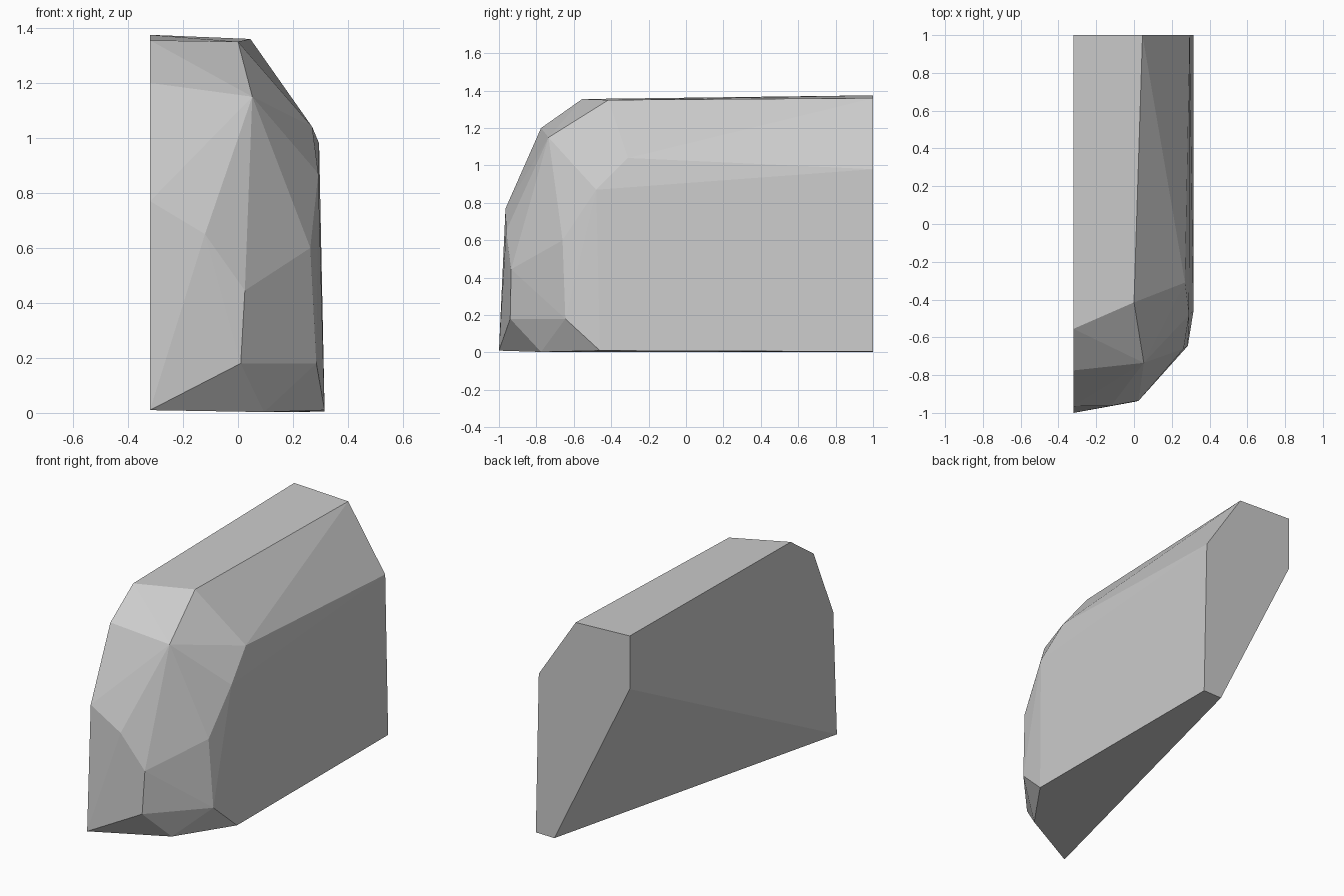
import bpy
import bmesh

default_cube = bpy.data.objects.get("Cube")
if default_cube:
    bpy.data.objects.remove(default_cube, do_unlink=True)


def make_material(name, colour):
    material = bpy.data.materials.new(name)
    material.use_nodes = True
    material.diffuse_color = colour
    for node in material.node_tree.nodes:
        if node.type == "BSDF_PRINCIPLED":
            node.inputs["Base Color"].default_value = colour
    return material


def make_hull(name, outlines, material):
    """Wrap a faceted convex skin around a set of outlines."""
    bm = bmesh.new()
    for outline in outlines:
        for point in outline:
            bm.verts.new(point)
    result = bmesh.ops.convex_hull(bm, input=bm.verts[:])
    spare = set(result["geom_interior"] + result["geom_unused"])
    spare_verts = [item for item in spare if isinstance(item, bmesh.types.BMVert)]
    bmesh.ops.delete(bm, geom=spare_verts, context="VERTS")
    bmesh.ops.recalc_face_normals(bm, faces=bm.faces[:])
    mesh = bpy.data.meshes.new(name)
    bm.to_mesh(mesh)
    bm.free()
    mesh.materials.append(material)
    block = bpy.data.objects.new(name, mesh)
    bpy.context.collection.objects.link(block)
    return block


# Flat inner side: the rounded front profile
inner = -0.32
inner_profile = [(inner, y, z) for y, z in (
    (-1, 0.01), (-0.965, 0.77), (-0.775, 1.2), (-0.555, 1.355))]

# Flat back end, with its lower inner corner cut away
back_end = [(x, 1, z) for x, z in (
    (inner, 1.375), (0.045, 1.36), (0.295, 0.98),
    (0.315, 0.005), (0.19, 0.003), (inner, 1.05))]

# Front ridge, from the top edge down to the base
front_ridge = [
    (0, -0.415, 1.35), (0.052, -0.735, 1.15), (-0.12, -0.962, 0.65),
    (0.025, -0.935, 0.445), (0.01, -0.94, 0.18), (0.095, -0.775, 0.003)]

# Outer corner, from the shoulder down to the base
outer_corner = [
    (0.27, -0.31, 1.04), (0.292, -0.48, 0.87), (0.263, -0.66, 0.6),
    (0.285, -0.645, 0.18), (0.315, -0.46, 0.01)]

grey = make_material("plain grey", (0.6, 0.6, 0.6, 1))
make_hull("faceted_block",
          [inner_profile, back_end, front_ridge, outer_corner], grey)
